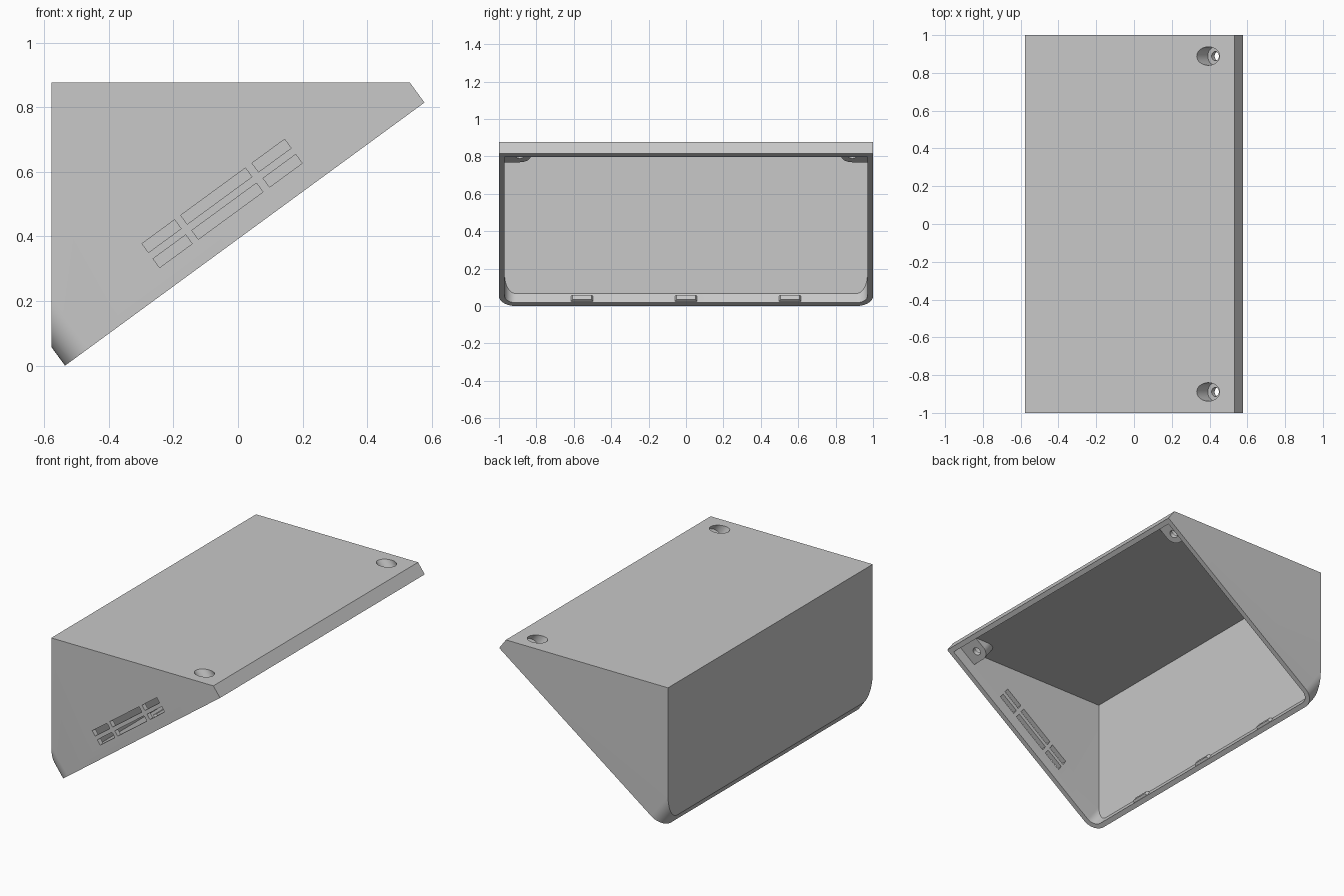
import bpy, bmesh, math
from mathutils import Matrix, Vector

cube = bpy.data.objects.get("Cube")
if cube:
    bpy.data.objects.remove(cube, do_unlink=True)

# Slanted frame: u runs up the open rim, y across, v into the housing
TILT = math.radians(36.2)
LENGTH, WALL = 1.379, 0.03
BACK, TOP = -0.577, 0.877
c, s = math.cos(TILT), math.sin(TILT)
FRAME = Matrix(((c, 0, -s, -0.5355), (0, 1, 0, 0), (s, 0, c, 0), (0, 0, 0, 1)))

grey = bpy.data.materials.new("light grey plastic")
grey.use_nodes = True
colour = (0.58, 0.58, 0.58, 1)
grey.diffuse_color = colour
grey.node_tree.nodes["Principled BSDF"].inputs["Base Color"].default_value = colour


def prism(name, points, low, high, frame=FRAME, taper=1.0):
    """Extrude a flat outline from low to high along the third axis."""
    bm = bmesh.new()
    mid = sum((Vector(p) for p in points), Vector((0, 0))) / len(points)
    base = [bm.verts.new((p[0], p[1], low)) for p in points]
    ends = [bm.verts.new((*(mid + (Vector(p) - mid) * taper), high)) for p in points]
    bm.faces.new(base[::-1])
    bm.faces.new(ends)
    for i in range(len(points)):
        j = (i + 1) % len(points)
        bm.faces.new((base[i], base[j], ends[j], ends[i]))
    bmesh.ops.recalc_face_normals(bm, faces=bm.faces)
    bm.transform(frame)
    mesh = bpy.data.meshes.new(name)
    bm.to_mesh(mesh)
    bm.free()
    mesh.materials.append(grey)
    obj = bpy.data.objects.new(name, mesh)
    bpy.context.collection.objects.link(obj)
    return obj


def rect(u0, u1, y0, y1):
    return [(u0, y0), (u1, y0), (u1, y1), (u0, y1)]


def arc(u, y, r, start, end, steps):
    angles = [math.radians(start + (end - start) * i / steps) for i in range(steps + 1)]
    return [(u + r * math.cos(a), y + r * math.sin(a)) for a in angles]


def circle(u, y, r, steps=32):
    return arc(u, y, r, 0, 360, steps)[:-1]


def combine(target, tool, operation):
    """Apply a boolean and remove the tool."""
    mod = target.modifiers.new("combine", "BOOLEAN")
    mod.operation, mod.object, mod.solver = operation, tool, "EXACT"
    bpy.ops.object.select_all(action="DESELECT")
    bpy.context.view_layer.objects.active = target
    target.select_set(True)
    bpy.ops.object.modifier_apply(modifier=mod.name)
    bpy.data.objects.remove(tool, do_unlink=True)


def wedge(name, inset, low):
    """Rounded prism on the slant, trimmed by the back and top planes."""
    r, end, side = 0.09 - inset, LENGTH - inset, 1 - inset
    outline = [(end, -side), (end, side)]
    outline += arc(inset + r, side - r, r, 90, 180, 12)
    outline += arc(inset + r, -side + r, r, 180, 270, 12)
    body = prism(name, outline, low, 1.3)
    trim = prism("trim", rect(BACK + inset, 3, -2, 2), -2, TOP - inset, Matrix())
    combine(body, trim, "INTERSECT")
    return body


housing = wedge("housing", 0, 0)
cavity = wedge("cavity", WALL, -0.1)

# Screw bosses stay solid in the two upper corners
BOSS_U, BOSS_Y, BOSS_R = 1.267, 0.889, 0.06
for side in (-1, 1):
    outline = [(1.5, BOSS_Y - BOSS_R)] + arc(BOSS_U, BOSS_Y, BOSS_R, 270, 180, 10)
    outline += [(BOSS_U - BOSS_R, 1.2), (1.5, 1.2)]
    boss = prism("boss", [(u, y * side) for u, y in outline], 0.069, 1)
    combine(cavity, boss, "DIFFERENCE")
combine(housing, cavity, "DIFFERENCE")

# Counterbored screw holes
for side in (-1, 1):
    for radius, floor in ((0.049, 0.096), (0.024, 0.02)):
        hole = prism("hole", circle(BOSS_U, BOSS_Y * side, radius), floor, 0.5)
        combine(housing, hole, "DIFFERENCE")

# Two rows of vent slots through the front wall
for v in (0.089, 0.147):
    for u, length in ((0.478, 0.125), (0.688, 0.248), (0.9, 0.125)):
        slot = prism("slot", rect(u - length / 2, u + length / 2, -1.1, -0.9),
                     v - 0.017, v + 0.017)
        combine(housing, slot, "DIFFERENCE")

# Snap tabs on the inside of the lower lip
lip = FRAME @ Matrix.Translation((WALL, 0, 0.025)) @ Matrix.Rotation(math.pi / 2, 4, "Y")
tabs = [prism("snap_tab", rect(-0.019, 0.019, y - 0.062, y + 0.062),
              -0.004, 0.015, lip, 0.8) for y in (-0.556, 0, 0.556)]

# Smooth only the rounded corners and holes
bpy.ops.object.select_all(action="DESELECT")
for obj in [housing] + tabs:
    obj.select_set(True)
bpy.context.view_layer.objects.active = housing
bpy.ops.object.shade_smooth_by_angle(angle=math.radians(30))
